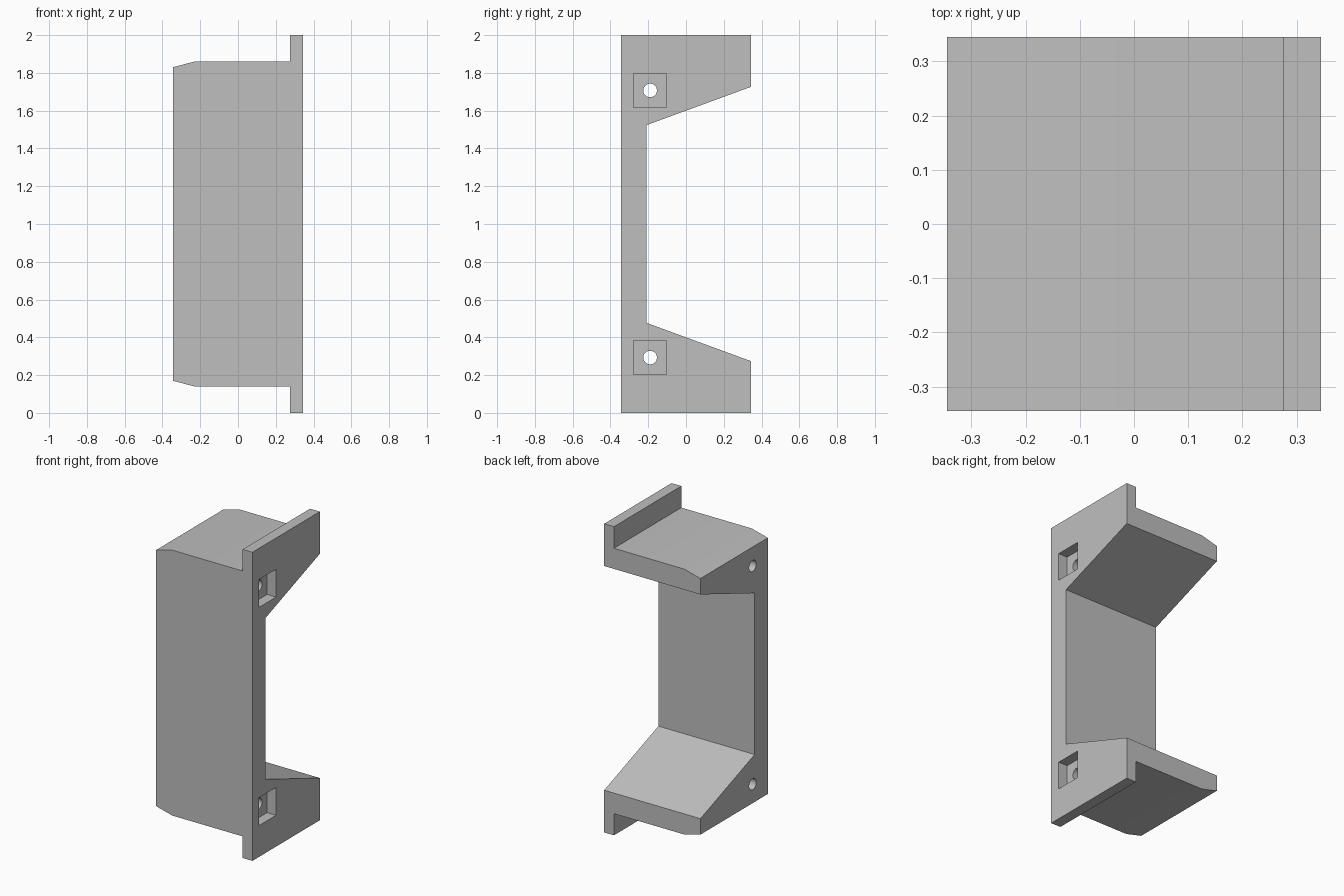
import bpy
import bmesh
import math
from mathutils import Matrix, Vector

cube = bpy.data.objects.get("Cube")
if cube:
    bpy.data.objects.remove(cube, do_unlink=True)

H = 0.345            # half width and half depth
MID = 1.0            # mirror height

grey = bpy.data.materials.new("plain grey")
grey.use_nodes = True
colour = (0.52, 0.52, 0.52, 1)
grey.diffuse_color = colour
grey.node_tree.nodes["Principled BSDF"].inputs["Base Color"].default_value = colour


def add_object(name, bm):
    bmesh.ops.recalc_face_normals(bm, faces=bm.faces)
    mesh = bpy.data.meshes.new(name)
    bm.to_mesh(mesh)
    bm.free()
    mesh.materials.append(grey)
    obj = bpy.data.objects.new(name, mesh)
    bpy.context.collection.objects.link(obj)
    return obj


def prism(name, points, direction):
    """Extrude a closed outline along a direction."""
    bm = bmesh.new()
    face = bm.faces.new([bm.verts.new(p) for p in points])
    out = bmesh.ops.extrude_face_region(bm, geom=[face])
    moved = [v for v in out["geom"] if isinstance(v, bmesh.types.BMVert)]
    bmesh.ops.translate(bm, verts=moved, vec=direction)
    return add_object(name, bm)


def mirrored(half):
    """Complete an upper half outline with its reflection below."""
    return half + [(a, 2 * MID - z) for a, z in reversed(half)]


def cut(target, cutter):
    mod = target.modifiers.new(cutter.name, "BOOLEAN")
    mod.operation = "DIFFERENCE"
    mod.solver = "EXACT"
    mod.object = cutter
    bpy.context.view_layer.objects.active = target
    bpy.ops.object.modifier_apply(modifier=mod.name)
    bpy.data.objects.remove(cutter, do_unlink=True)


# Body with end flanges and bevelled far corners
side = mirrored([(-H, 1.83), (-0.23, 1.86), (0.275, 1.86), (0.275, 2.0), (H, 2.0)])
bracket = prism("bracket", [(x, -H, z) for x, z in side], Vector((0, 2 * H, 0)))

# Flared opening at the back
opening = mirrored([(-0.21, 1.523), (0.445, 1.763)])
cut(bracket, prism("opening_cutter", [(-1, y, z) for y, z in opening], Vector((2, 0, 0))))

# Square nut pockets and screw holes
for sign in (-1, 1):
    centre = Vector((0, -0.19, MID + sign * 0.707))

    bm = bmesh.new()
    bmesh.ops.create_cube(bm, size=1)
    bmesh.ops.scale(bm, verts=bm.verts, vec=(0.13, 0.174, 0.18))
    bmesh.ops.translate(bm, verts=bm.verts, vec=centre + Vector((H, 0, 0)))
    cut(bracket, add_object("pocket_cutter", bm))

    bm = bmesh.new()
    bmesh.ops.create_cone(bm, cap_ends=True, segments=32, radius1=0.036,
                          radius2=0.036, depth=2,
                          matrix=Matrix.Translation(centre) @ Matrix.Rotation(math.pi / 2, 4, "Y"))
    cut(bracket, add_object("hole_cutter", bm))

# Smooth shading with sharp edges kept
bpy.ops.object.select_all(action="DESELECT")
bracket.select_set(True)
bpy.context.view_layer.objects.active = bracket
bpy.ops.object.shade_smooth_by_angle(angle=math.radians(30))
